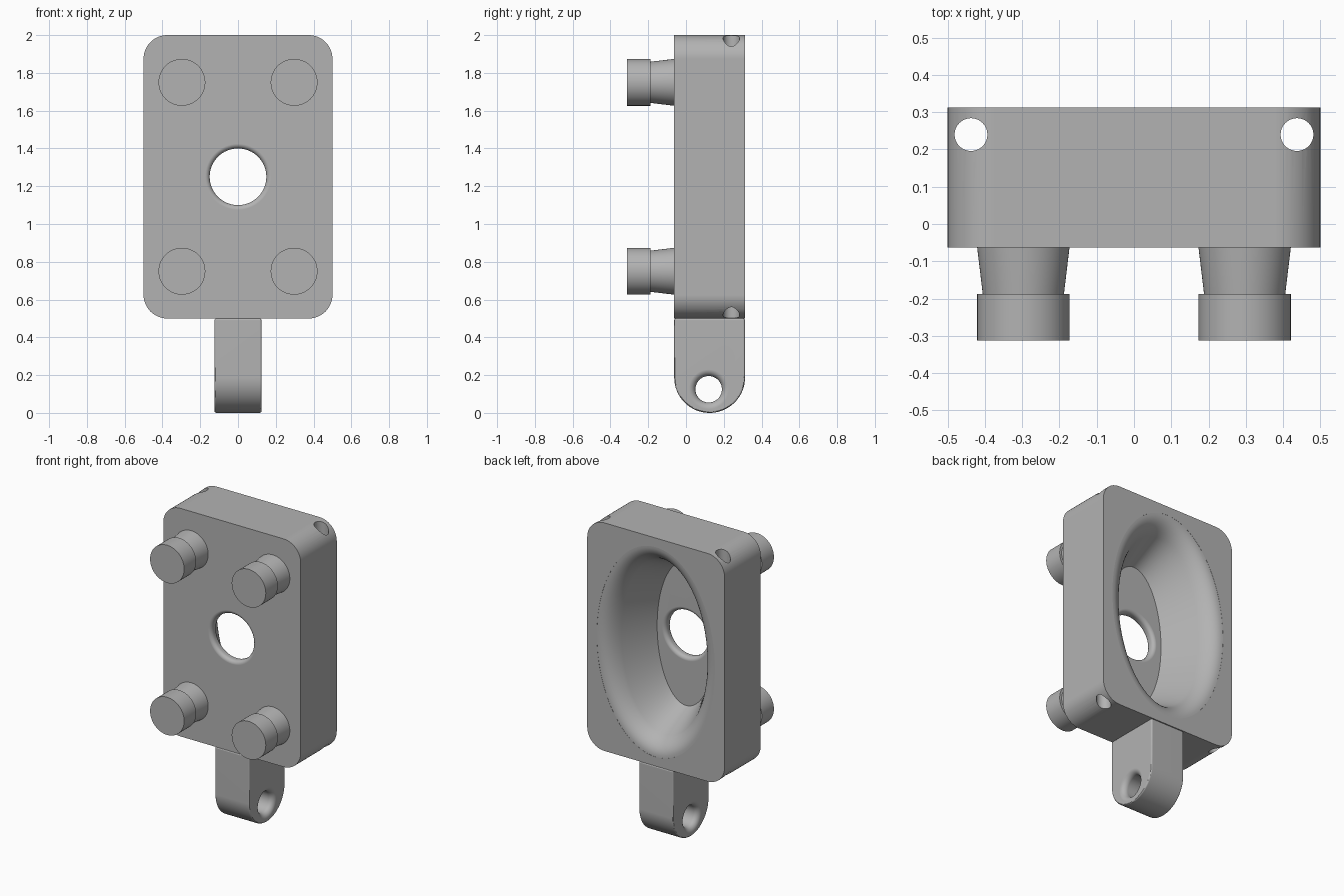
import bpy, bmesh, math
from mathutils import Vector

old = bpy.data.objects.get("Cube")
if old:
    bpy.data.objects.remove(old, do_unlink=True)

grey = bpy.data.materials.new("matte_grey")
grey.use_nodes = True
COLOR = (0.45, 0.45, 0.45, 1)
grey.diffuse_color = COLOR
grey.node_tree.nodes["Principled BSDF"].inputs["Base Color"].default_value = COLOR


def make(name, rings):
    """Skin a stack of matching rings and cap both ends."""
    bm = bmesh.new()
    loops = [[bm.verts.new(p) for p in ring] for ring in rings]
    for a, b in zip(loops, loops[1:]):
        for i in range(len(a)):
            j = (i + 1) % len(a)
            bm.faces.new((a[i], a[j], b[j], b[i]))
    bm.faces.new(loops[0])
    bm.faces.new(loops[-1])
    bmesh.ops.recalc_face_normals(bm, faces=bm.faces)
    mesh = bpy.data.meshes.new(name)
    bm.to_mesh(mesh)
    bm.free()
    mesh.materials.append(grey)
    obj = bpy.data.objects.new(name, mesh)
    bpy.context.collection.objects.link(obj)
    return obj


def turned(name, centre, axis, profile, n=64):
    """Loft ellipses (semi-axis u, semi-axis v, position) along an axis."""
    c = Vector(centre)
    d = Vector([float(k == axis) for k in "xyz"])
    u = Vector((0, 1, 0)) if axis == "x" else Vector((1, 0, 0))
    v = Vector((0, 1, 0)) if axis == "z" else Vector((0, 0, 1))
    angles = [math.tau * i / n for i in range(n)]
    return make(name, [[c + d * t + u * a * math.cos(w) + v * b * math.sin(w)
                        for w in angles] for a, b, t in profile])


def flared(radius, half, fillet, steps=6):
    """Hole profile with a rounded lip at both ends."""
    lip = []
    for i in range(steps + 1):
        w = math.pi / 2 * i / steps
        lip.append((radius + fillet * (1 - math.cos(w)),
                    half - fillet * (1 - math.sin(w))))
    lip.append((radius + fillet, half + 0.03))
    full = [(r, -t) for r, t in reversed(lip)] + lip
    return [(r, r, t) for r, t in full]


def apply(obj, mod):
    bpy.context.view_layer.objects.active = obj
    bpy.ops.object.modifier_apply(modifier=mod.name)


def cut(obj, cutter):
    cutter.hide_render = True
    mod = obj.modifiers.new("cut", "BOOLEAN")
    mod.operation = "DIFFERENCE"
    mod.solver = "EXACT"
    mod.object = cutter
    apply(obj, mod)
    bpy.data.objects.remove(cutter, do_unlink=True)


def finish(obj):
    bpy.ops.object.select_all(action="DESELECT")
    obj.select_set(True)
    bpy.context.view_layer.objects.active = obj
    bpy.ops.object.shade_smooth_by_angle(angle=math.radians(30))
    mod = obj.modifiers.new("flat_normals", "WEIGHTED_NORMAL")
    mod.keep_sharp = True


FRONT, BACK, MID_Z = -0.0625, 0.3125, 1.25

# Housing: rounded rectangle extruded front to back
R = 0.125
outline = []
for k, (sx, sz) in enumerate([(1, 1), (-1, 1), (-1, -1), (1, -1)]):
    for i in range(13):
        w = math.pi / 2 * (k + i / 12)
        outline.append((sx * (0.5 - R) + R * math.cos(w),
                        MID_Z + sz * (0.75 - R) + R * math.sin(w)))
housing = make("housing", [[(x, y, z) for x, z in outline] for y in (FRONT, BACK)])

# Oval dish in the back: sloping wall, then a rounded rim
A, B = 0.43, 0.69
dish = [(0.22, 0.0)]
p0, p1, p2 = Vector((0.115, 0.22)), Vector((0.07, 0.3115)), Vector((0, 0.3115))
for i in range(11):
    t = i / 10
    dish.append(tuple(p0 * (1 - t) ** 2 + p1 * 2 * t * (1 - t) + p2 * t * t))
dish.append((0, 0.36))
cut(housing, turned("dish_cutter", (0, 0, MID_Z), "y",
                    [(A - o, B - o, y) for o, y in dish], 96))

# Central opening through the dish floor
cut(housing, turned("opening_cutter", (0, FRONT / 2, MID_Z), "y",
                    flared(0.15, -FRONT / 2, 0.025)))

# Cord holes running top to bottom near the back corners
for s in (-1, 1):
    cut(housing, turned("cord_cutter", (s * 0.4375, 0.24, MID_Z), "z",
                        [(0.044, 0.044, -1), (0.044, 0.044, 1)], 40))
finish(housing)

# Hanging tab with a half-round end
H = 0.1875
MID_Y = 0.125
side = [(BACK, 0.5), (FRONT, 0.5)]
for i in range(33):
    w = math.pi * (1 + i / 32)
    side.append((MID_Y + H * math.cos(w), H + H * math.sin(w)))
tab = make("tab", [[(x, y, z) for y, z in side] for x in (-0.125, 0.125)])
bevel = tab.modifiers.new("soft_edges", "BEVEL")
bevel.width = 0.01
bevel.segments = 3
bevel.limit_method = "ANGLE"
bevel.angle_limit = math.radians(60)
apply(tab, bevel)
cut(tab, turned("eye_cutter", (0, MID_Y - 0.005, 0.125), "x", flared(0.07, 0.125, 0.035)))
finish(tab)

# Four pegs: waisted neck and a straight head
NECK, TIP = -0.1875, -0.3125
for s, side_name in ((-1, "right"), (1, "left")):
    for z, level in ((0.75, "lower"), (1.75, "upper")):
        peg = turned(f"{level}_{side_name}_peg", (s * 0.297, 0, z), "y",
                     [(r, r, y) for r, y in ((0.124, FRONT + 0.01), (0.124, FRONT),
                                             (0.109, NECK), (0.124, NECK), (0.124, TIP))])
        finish(peg)
